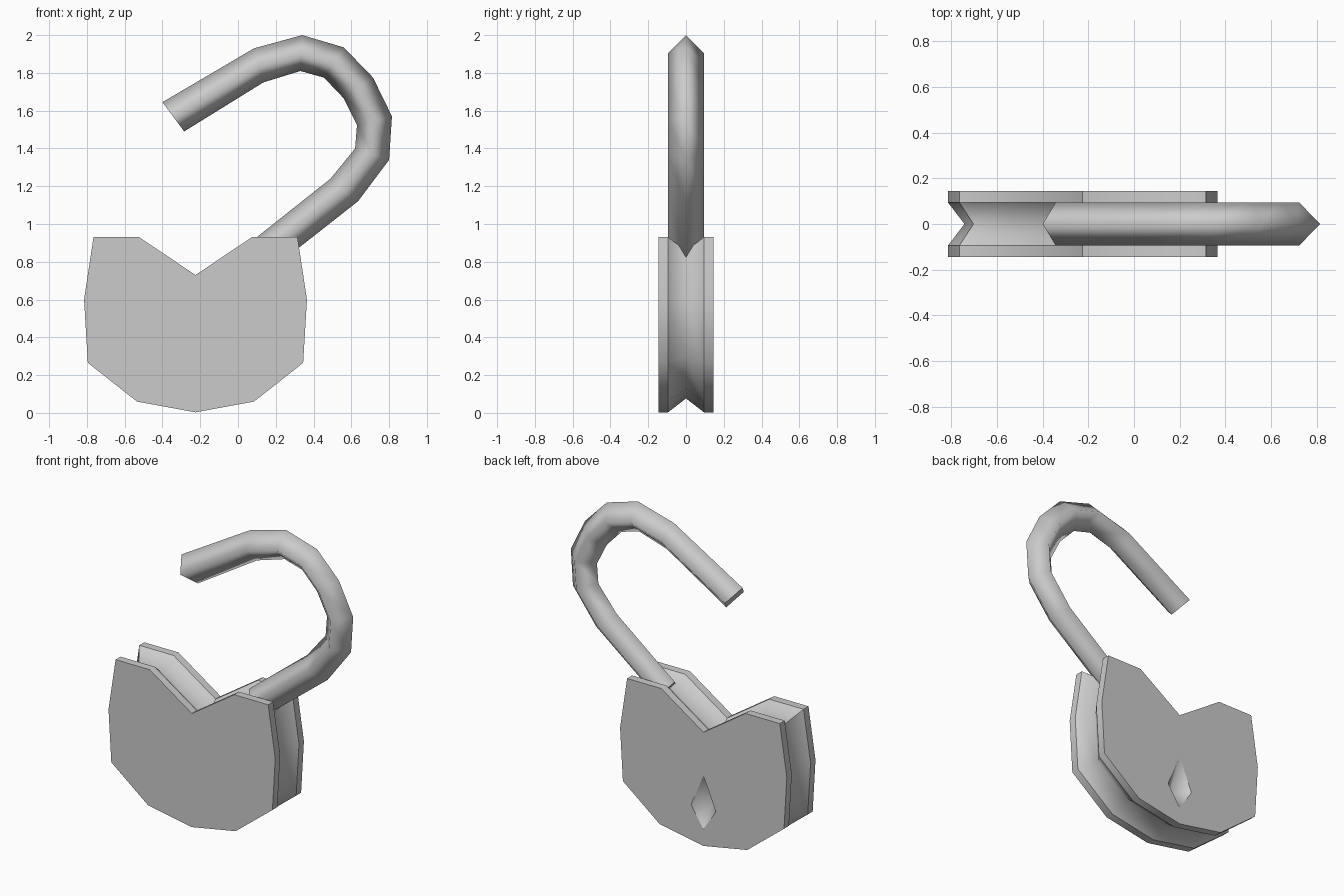
import bpy, bmesh, math
from mathutils import Vector

cube = bpy.data.objects.get("Cube")
if cube:
    bpy.data.objects.remove(cube, do_unlink=True)

# Single metal colour
metal = bpy.data.materials.new("grey metal")
metal.use_nodes = True
colour = (0.6, 0.6, 0.6, 1)
metal.diffuse_color = colour
metal.node_tree.nodes["Principled BSDF"].inputs["Base Color"].default_value = colour

MID = -0.225     # body centre line
PLATE_Y = 0.145  # outer face of the side plates
GROOVE_Y = 0.095 # inner face of the plates, and half width of the shackle


def finish(name, bm):
    bmesh.ops.recalc_face_normals(bm, faces=bm.faces)
    mesh = bpy.data.meshes.new(name)
    bm.to_mesh(mesh)
    bm.free()
    mesh.materials.append(metal)
    obj = bpy.data.objects.new(name, mesh)
    bpy.context.collection.objects.link(obj)
    return obj


def ring(bm, points):
    return [bm.verts.new(p) for p in points]


def skin(bm, rings):
    """Join successive closed rings with smooth quads."""
    for a, b in zip(rings, rings[1:]):
        n = len(a)
        for i in range(n):
            j = (i + 1) % n
            bm.faces.new((a[i], a[j], b[j], b[i])).smooth = True


def inset(points, depth):
    """Mitred inward offset of a clockwise outline."""
    result = []
    for i, p in enumerate(points):
        d1 = (p - points[i - 1]).normalized()
        d2 = (points[(i + 1) % len(points)] - p).normalized()
        n1, n2 = Vector((d1.y, -d1.x)), Vector((d2.y, -d2.x))
        result.append(p + (n1 + n2) * depth / (1 + n1.dot(n2)))
    return result


# Body: two plates joined by a V-grooved core, outline mirrored about MID
half = [(0, 0.73), (0.298, 0.93), (0.54, 0.93), (0.59, 0.60),
        (0.57, 0.265), (0.31, 0.06), (0, 0.003)]
outline = [Vector((MID + x, z)) for x, z in half]
outline += [Vector((MID - x, z)) for x, z in half[-2:0:-1]]
core = inset(outline, 0.072)

bm = bmesh.new()
layers = [(outline, -PLATE_Y), (outline, -GROOVE_Y), (core, 0),
          (outline, GROOVE_Y), (outline, PLATE_Y)]
rings = [ring(bm, [(p.x, y, p.y) for p in pts]) for pts, y in layers]
skin(bm, rings)
bm.faces.new(rings[0])

# Keyhole: diamond pit in the back plate
back = rings[-1]
low = len(half) - 1
key = ring(bm, [(MID + x, PLATE_Y, z) for x, z in
                ((0, 0.453), (0.088, 0.243), (0, 0.11), (-0.088, 0.243))])
bm.faces.new(back[:low + 1] + [key[2], key[1], key[0]])
bm.faces.new(back[low:] + [back[0], key[0], key[3], key[2]])
pit = bm.verts.new((MID, 0.05, 0.243))
for i in range(4):
    bm.faces.new((key[i], key[(i + 1) % 4], pit)).smooth = True

# Crisp plate edges and strong corners, soft groove
bmesh.ops.recalc_face_normals(bm, faces=bm.faces)
for e in bm.edges:
    ys = [v.co.y for v in e.verts]
    along = abs(ys[0] - ys[1]) < 0.001
    if along and abs(ys[0]) > 0.01:
        e.smooth = False
    elif not along and pit not in e.verts and e.calc_face_angle(0) > math.radians(50):
        e.smooth = False
finish("lock_body", bm)

# Shackle: diamond section swept between an outer and an inner rail
outer = [(-0.40, 1.645), (0.085, 1.93), (0.34, 2.0), (0.56, 1.935), (0.715, 1.775),
         (0.815, 1.57), (0.80, 1.34), (0.635, 1.12), (0.19, 0.77)]
inner = [(-0.285, 1.49), (0.135, 1.75), (0.33, 1.81), (0.455, 1.775), (0.56, 1.665),
         (0.63, 1.525), (0.62, 1.40), (0.49, 1.24), (0.08, 0.915)]
bm = bmesh.new()
rings = []
for (ox, oz), (ix, iz) in zip(outer, inner):
    cx, cz = (ox + ix) / 2, (oz + iz) / 2
    rings.append(ring(bm, [(ox, 0, oz), (cx, GROOVE_Y, cz),
                           (ix, 0, iz), (cx, -GROOVE_Y, cz)]))
skin(bm, rings)
for end in (rings[0], rings[-1]):
    cap = bm.faces.new(end)
    for e in cap.edges:
        e.smooth = False
finish("shackle", bm)
